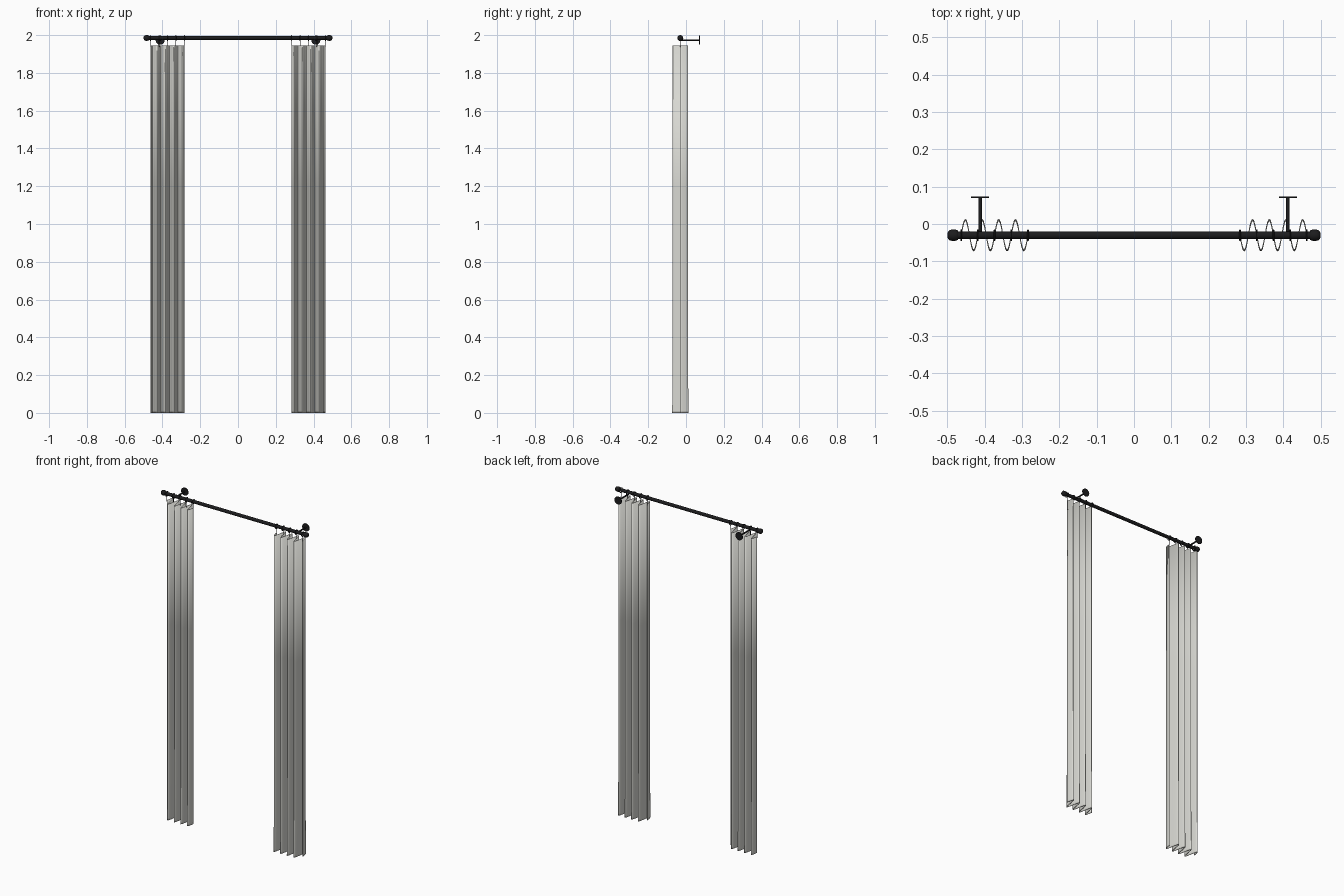
import bpy, bmesh, math
from mathutils import Vector

if "Cube" in bpy.data.objects:
    bpy.data.objects.remove(bpy.data.objects["Cube"])

ROD_Y, ROD_Z = -0.03, 1.985


def material(name, rgb):
    m = bpy.data.materials.new(name)
    m.diffuse_color = (*rgb, 1)
    m.use_nodes = True
    m.node_tree.nodes["Principled BSDF"].inputs["Base Color"].default_value = m.diffuse_color
    return m


BLACK = material("black_metal", (0.012, 0.012, 0.013))
CLOTH = material("pale_grey_cloth", (0.68, 0.68, 0.64))


def finish(ob, name, mat, angle=40):
    ob.name = name
    ob.data.materials.append(mat)
    bpy.ops.object.select_all(action='DESELECT')
    ob.select_set(True)
    bpy.context.view_layer.objects.active = ob
    bpy.ops.object.shade_smooth_by_angle(angle=math.radians(angle))
    return ob


def cylinder(name, a, b, r, sides=24):
    a, b = Vector(a), Vector(b)
    d = b - a
    bpy.ops.mesh.primitive_cylinder_add(vertices=sides, radius=r, depth=d.length,
                                        location=(a + b) / 2,
                                        rotation=d.to_track_quat('Z', 'Y').to_euler())
    return finish(bpy.context.object, name, BLACK)


def finial(name, side):
    # rounded knob turned about the rod axis: (x, radius)
    prof = [(0.471, 0.0), (0.471, 0.0115), (0.474, 0.0138), (0.479, 0.015), (0.488, 0.015),
            (0.494, 0.0135), (0.498, 0.0095), (0.5, 0.004), (0.5, 0.0)]
    bm = bmesh.new()
    vs = [bm.verts.new((x * side, ROD_Y, ROD_Z + r)) for x, r in prof]
    es = [bm.edges.new(p) for p in zip(vs, vs[1:])]
    bmesh.ops.spin(bm, geom=vs + es, cent=(0, ROD_Y, ROD_Z), axis=(1, 0, 0),
                   angle=math.tau, steps=24)
    bmesh.ops.remove_doubles(bm, verts=bm.verts, dist=1e-5)
    bmesh.ops.recalc_face_normals(bm, faces=bm.faces)
    me = bpy.data.meshes.new(name)
    bm.to_mesh(me)
    bm.free()
    ob = bpy.data.objects.new(name, me)
    bpy.context.collection.objects.link(ob)
    finish(ob, name, BLACK)


def curtain(name, side):
    # four pleats, flaring slightly toward the floor
    n, waves, x0, x1 = 96, 4, 0.463, 0.284
    levels = [0.0, 0.012, 0.07, 0.15, 0.28, 0.6, 1.2, 1.945]
    bm = bmesh.new()
    rows = []
    for z in levels:
        amp = 0.039 + 0.003 * max(0, 1 - z / 0.5) ** 2
        rows.append([bm.verts.new((side * (x0 + (x1 - x0) * i / n),
                                   ROD_Y + amp * math.sin(math.tau * waves * i / n), z))
                     for i in range(n + 1)])
    for lo, hi in zip(rows, rows[1:]):
        for i in range(n):
            bm.faces.new((lo[i], lo[i + 1], hi[i + 1], hi[i]))
    bmesh.ops.recalc_face_normals(bm, faces=bm.faces)
    me = bpy.data.meshes.new(name)
    bm.to_mesh(me)
    bm.free()
    ob = bpy.data.objects.new(name, me)
    bpy.context.collection.objects.link(ob)
    finish(ob, name, CLOTH, 60)
    sol = ob.modifiers.new("thickness", 'SOLIDIFY')
    sol.thickness = 0.0025
    sol.offset = 0


# rod
cylinder("rod", (-0.475, ROD_Y, ROD_Z), (0.475, ROD_Y, ROD_Z), 0.01)

for side, label in ((-1, "left"), (1, "right")):
    finial(label + "_finial", side)
    curtain(label + "_curtain", side)
    # wall bracket: arm, cradle and round plate
    bx = 0.412 * side
    cylinder(label + "_bracket_arm", (bx, ROD_Y, 1.973), (bx, 0.071, 1.973), 0.0045, 16)
    cylinder(label + "_wall_plate", (bx, 0.069, 1.973), (bx, 0.0735, 1.973), 0.024, 32)
    # rings with small hooks
    for k in range(5):
        x = side * (0.463 - 0.04475 * k)
        bpy.ops.mesh.primitive_torus_add(major_radius=0.0135, minor_radius=0.0022,
                                         major_segments=24, minor_segments=8,
                                         location=(x, ROD_Y, ROD_Z - 0.001),
                                         rotation=(0, math.pi / 2, 0))
        finish(bpy.context.object, f"{label}_ring_{k + 1}", BLACK)
        cylinder(f"{label}_hook_{k + 1}", (x, ROD_Y, 1.971), (x, ROD_Y, 1.938), 0.0015, 8)
